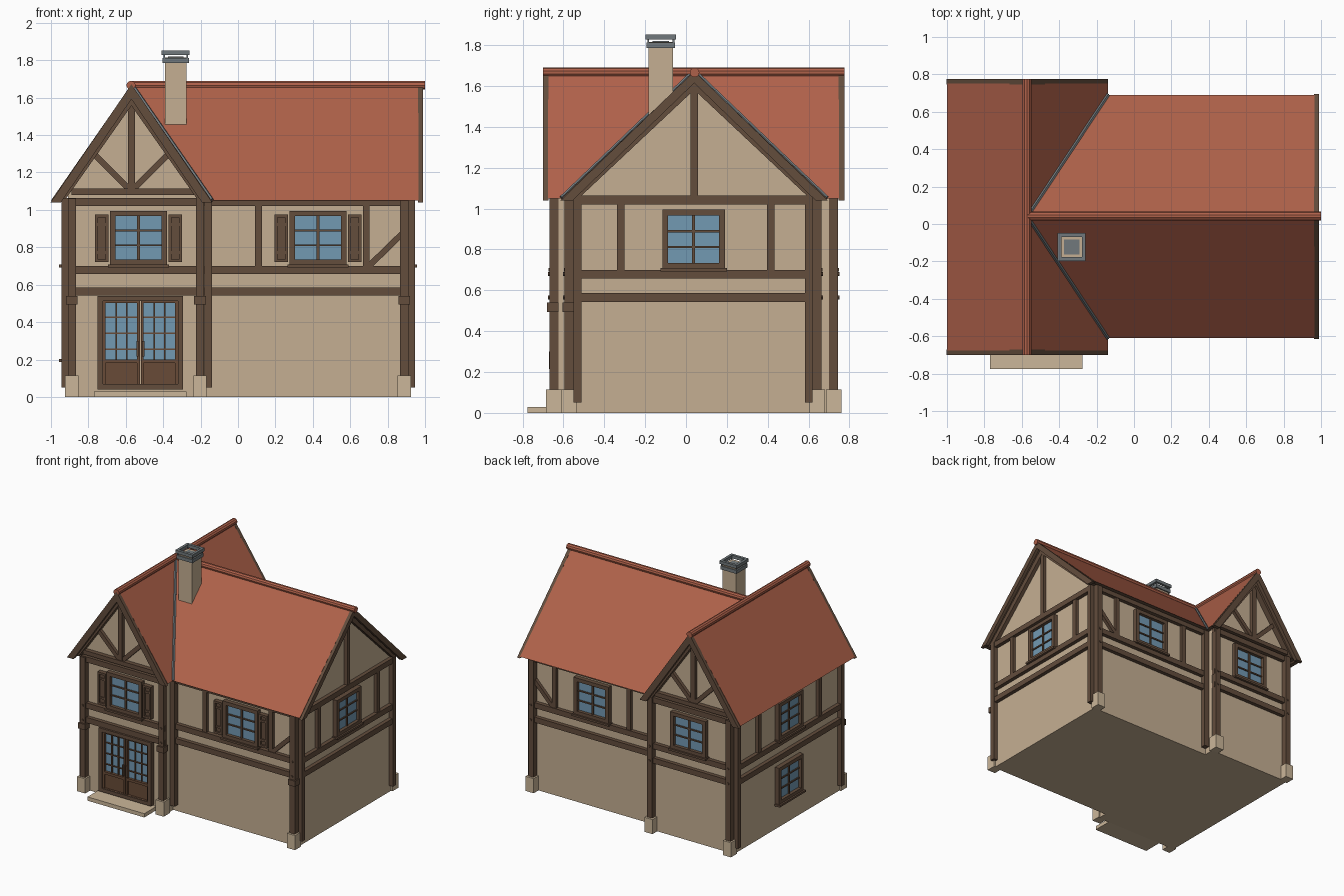
import bpy, bmesh, math
from mathutils import Vector, Matrix

if "Cube" in bpy.data.objects:
    bpy.data.objects.remove(bpy.data.objects["Cube"])


def mat(name, *rgb):
    m = bpy.data.materials.new(name)
    m.diffuse_color = (*rgb, 1)
    m.use_nodes = True
    m.node_tree.nodes["Principled BSDF"].inputs["Base Color"].default_value = m.diffuse_color
    return m


PLASTER = mat("plaster", .56, .43, .29)
STONE = mat("pale stone", .60, .47, .32)
TIMBER = mat("dark timber", .125, .074, .046)
DOOR = mat("door wood", .14, .07, .038)
TILE = mat("red tile", .43, .12, .068)
GLASS = mat("blue glass", .17, .32, .45)
GREY = mat("grey metal", .165, .19, .20)


def finish(name, bm, *mats):
    bmesh.ops.recalc_face_normals(bm, faces=bm.faces)
    me = bpy.data.meshes.new(name)
    bm.to_mesh(me)
    bm.free()
    for m in mats:
        me.materials.append(m)
    ob = bpy.data.objects.new(name, me)
    bpy.context.collection.objects.link(ob)
    return ob


def boxes(name, m, *ext):
    """One object of several boxes, each (x0, x1, y0, y1, z0, z1)."""
    bm = bmesh.new()
    for x0, x1, y0, y1, z0, z1 in ext:
        mid = Vector((x0 + x1, y0 + y1, z0 + z1)) / 2
        mx = Matrix.Translation(mid) @ Matrix.Diagonal((abs(x1 - x0), abs(y1 - y0), abs(z1 - z0), 1))
        bmesh.ops.create_cube(bm, size=1, matrix=mx)
    return finish(name, bm, m)


def prism(name, pts, axis, a, b, *mats):
    """Extrude an outline of (u, z) points along x or y from a to b."""
    bm = bmesh.new()
    P = (lambda u, z, d: (u, d, z)) if axis == 'y' else (lambda u, z, d: (d, u, z))
    f = bm.faces.new([bm.verts.new(P(u, z, a)) for u, z in pts])
    r = bmesh.ops.extrude_face_region(bm, geom=[f])
    step = Vector(P(0, 0, b - a))
    bmesh.ops.translate(bm, vec=step, verts=[v for v in r['geom'] if isinstance(v, bmesh.types.BMVert)])
    return finish(name, bm, *mats)


# Wall faces: (normal axis, wall position, outward sign)
WF, WB = ('y', -.625, -1), ('y', .70, 1)
MF, MB = ('y', -.55, -1), ('y', .62, 1)
LEFT, RIGHT = ('x', -.91, -1), ('x', .91, 1)


def on(face, u0, u1, z0, z1, d0, d1):
    """Box extents on a wall: u along the wall, d outward."""
    ax, p, s = face
    a, b = sorted((p + s * d0, p + s * d1))
    return (u0, u1, a, b, z0, z1) if ax == 'y' else (a, b, u0, u1, z0, z1)


def brace(name, face, u0, z0, u1, z1, w=.032, d=.025):
    n = Vector((z0 - z1, u1 - u0)).normalized() * w / 2
    pts = [(u0 + n.x, z0 + n.y), (u1 + n.x, z1 + n.y), (u1 - n.x, z1 - n.y), (u0 - n.x, z0 - n.y)]
    prism(name, pts, face[0], face[1], face[1] + face[2] * d, TIMBER)


def ring(face, u0, u1, z0, z1, w, d0, d1):
    return [on(face, u0, u0 + w, z0, z1, d0, d1), on(face, u1 - w, u1, z0, z1, d0, d1),
            on(face, u0 + w, u1 - w, z0, z0 + w, d0, d1), on(face, u0 + w, u1 - w, z1 - w, z1, d0, d1)]


def window(name, face, c, z, shutters=False):
    h = .153
    boxes(name + "_frame", TIMBER, *ring(face, c - h, c + h, z, z + .29, .029, 0, .035),
          on(face, c - h - .01, c + h + .01, z - .012, z + .003, 0, .048))
    boxes(name + "_glass", GLASS, on(face, c - h + .02, c + h - .02, z + .02, z + .27, 0, .009))
    boxes(name + "_bars", TIMBER, on(face, c - .007, c + .007, z + .02, z + .27, 0, .02),
          *[on(face, c - .125, c + .125, z + k - .005, z + k + .005, 0, .018) for k in (.106, .184)])
    if shutters:
        for s in (-1, 1):
            a, b = sorted((c + s * .16, c + s * .233))
            boxes(name + "_shutter", TIMBER, *ring(face, a, b, z + .015, z + .27, .016, 0, .035),
                  on(face, a + .01, b - .01, z + .02, z + .26, 0, .022),
                  on(face, a + .01, b - .01, z + .06, z + .075, 0, .03),
                  on(face, a + .01, b - .01, z + .21, z + .225, 0, .03))


# Plastered bodies
prism("wing_walls", [(-.91, 0), (-.18, 0), (-.18, 1.05), (-.57, 1.6), (-.91, 1.11)], 'y', -.625, .70, PLASTER)
prism("main_walls", [(-.55, 0), (.62, 0), (.62, 1.05), (.04, 1.61), (-.55, 1.05)], 'x', -.18, .91, PLASTER)

# Horizontal beams
for nm, f, a, b in (("wing_front", WF, -.91, -.18), ("wing_back", WB, -.91, -.18), ("main_front", MF, -.18, .91),
                    ("main_back", MB, -.18, .91), ("left", LEFT, -.625, .70), ("right", RIGHT, -.55, .62)):
    boxes(nm + "_beams", TIMBER, *[on(f, a, b, z, z + .043, 0, .03) for z in (.543, .657, 1.02)])

# Corner posts with stone feet, plus thin posts around the corner
for f in (WF, WB, MF, MB):
    for x0 in ((-.91, -.225) if f in (WF, WB) else (.867,)):
        boxes("corner_post", TIMBER, on(f, x0, x0 + .044, .1, 1.06, 0, .044))
        boxes("post_foot", STONE, on(f, x0 - .014, x0 + .057, 0, .115, -.015, .06))
        if f in (WF, MF):
            boxes("post_collar", TIMBER, on(f, x0 - .009, x0 + .053, .495, .54, 0, .055))
        for z in (.565, .68):
            bm = bmesh.new()
            mx = Matrix.Translation((x0 + .022, f[1] + f[2] * .046, z)) @ Matrix.Rotation(math.pi / 2, 4, 'X')
            bmesh.ops.create_cone(bm, cap_ends=True, segments=8, radius1=.009, radius2=.009, depth=.01, matrix=mx)
            finish("bolt", bm, GREY if f[2] > 2 else TIMBER)
    if f in (MF, MB):
        boxes("inner_corner_post", TIMBER, on(f, -.18, -.14, .05, 1.06, 0, .04))
for f, a, b in ((LEFT, -.625, .70), (RIGHT, -.55, .62)):
    for y0, y1 in ((a, a + .038), (b - .038, b)):
        boxes("side_post", TIMBER, on(f, y0, y1, .05, 1.06, 0, .035))

# Upper studs and braces
for nm, f, us in (("main_front", MF, (.11, .685)), ("main_back", MB, (.05, .70)),
                  ("right", RIGHT, (-.32, .415)), ("left", LEFT, (-.34, .415))):
    boxes(nm + "_studs", TIMBER, *[on(f, u - .018, u + .018, .70, 1.02, 0, .025) for u in us])
brace("front_brace", MF, .69, .69, .875, .87)
brace("back_brace", MB, .70, .69, .875, .87)

# Gable framing: tie beam, king post, struts
for f in (WF, WB):
    boxes("gable_timbers", TIMBER, on(f, -.89, -.21, 1.08, 1.113, 0, .035),
          on(f, -.588, -.552, 1.11, 1.6, 0, .03))
    for s in (-1, 1):
        brace("gable_strut", f, -.57 + s * .01, 1.11, -.57 + s * .20, 1.30)
boxes("main_king_post", TIMBER, on(RIGHT, .022, .058, 1.06, 1.62, 0, .028))


# Roofs, barge boards and rafters
def vee(c, h, zr, ze, th):
    k = (zr - ze) / h
    return [(c - h, ze), (c, zr), (c + h, ze), (c + h - th, ze), (c, zr - th * k), (c - h + th, ze)]


def roof(name, c, h, axis, a, b):
    ob = prism(name, vee(c, h, 1.67, 1.05, .032), axis, a, b, TIMBER, TILE)
    for p in ob.data.polygons:
        p.material_index = int(p.normal.z > .3)


roof("wing_roof", -.57, .43, 'y', -.675, .75)
roof("main_roof", .04, .65, 'x', -.57, .965)
for y0, y1, r0, r1 in ((-.70, -.672, -.672, -.625), (.747, .775, .70, .747)):
    prism("wing_barge_board", vee(-.57, .432, 1.672, 1.04, .055), 'y', y0, y1, TIMBER)
    prism("wing_rafters", vee(-.57, .41, 1.642, 1.06, .06), 'y', r0, r1, TIMBER)
prism("main_barge_board", vee(.04, .654, 1.672, 1.04, .06), 'x', .962, .988, TIMBER)
prism("main_rafters", vee(.04, .62, 1.642, 1.06, .065), 'x', .91, .94, TIMBER)

# Ridge caps
for nm, mid, axis, ln in (("wing_ridge_cap", (-.572, .0375, 1.666), 'X', 1.475),
                          ("main_ridge_cap", (.215, .042, 1.666), 'Y', 1.57)):
    bm = bmesh.new()
    mx = Matrix.Translation(mid) @ Matrix.Rotation(math.pi / 2, 4, axis)
    bmesh.ops.create_cone(bm, cap_ends=True, segments=10, radius1=.024, radius2=.024, depth=ln, matrix=mx)
    finish(nm, bm, TILE)

# Valley flashing where the two roofs meet
for s in (-1, 1):
    p, q = Vector((-.56, .04 + s * .016, 1.658)), Vector((-.14, .04 + s * .65, 1.052))
    bm = bmesh.new()
    mx = Matrix.Translation((p + q) / 2) @ (q - p).to_track_quat('Z', 'Y').to_matrix().to_4x4()
    bmesh.ops.create_cone(bm, cap_ends=True, segments=6, radius1=.011, radius2=.011, depth=(q - p).length, matrix=mx)
    finish("valley_flashing", bm, GREY)

# Chimney
CX, CY = -.333, -.123


def collar(r, w, z0, z1):
    return [(CX - r, CX + r, CY + s * r, CY + s * (r - w), z0, z1) for s in (-1, 1)] + \
           [(CX + s * r, CX + s * (r - w), CY - r + w, CY + r - w, z0, z1) for s in (-1, 1)]


boxes("chimney_stack", PLASTER, (CX - .058, CX + .058, CY - .06, CY + .06, 1.3, 1.816))
boxes("chimney_flue", GREY, (CX - .041, CX + .041, CY - .041, CY + .041, 1.8, 1.819))
boxes("chimney_caps", GREY, *collar(.07, .02, 1.785, 1.812), *collar(.075, .021, 1.828, 1.853),
      *[(CX + s * .066, CX + s * .058, CY + t * .066, CY + t * .058, 1.81, 1.83) for s in (-1, 1) for t in (-1, 1)])

# Windows
window("wing_front_window", WF, -.532, .705, True)
window("main_front_window", MF, .428, .705, True)
window("wing_back_window", WB, -.53, .705)
window("main_back_window", MB, .37, .705)
window("right_window", RIGHT, .037, .705)
window("left_upper_window", LEFT, .037, .705)
window("left_lower_window", LEFT, .037, .20)

# Double glazed door with step
DC = -.522
boxes("door_step", STONE, (-.77, -.275, -.775, -.62, 0, .03))
boxes("door_frame", TIMBER, *ring(WF, DC - .228, DC + .228, .04, .54, .028, 0, .04))
for s in (-1, 1):
    a, b = sorted((DC + s * .003, DC + s * .2))
    boxes("door_leaf", DOOR, *ring(WF, a, b, .055, .515, .014, 0, .03),
          on(WF, a, b, .18, .2, 0, .03), on(WF, a, b, .06, .19, 0, .018))
    boxes("door_glass", GLASS, on(WF, a + .01, b - .01, .19, .51, 0, .009))
    boxes("door_bars", DOOR, *[on(WF, u - .004, u + .004, .195, .51, 0, .018) for u in (a + .07, b - .07)],
          *[on(WF, a + .01, b - .01, z - .004, z + .004, 0, .017) for z in (.255, .34, .425)])
    boxes("door_handle", TIMBER, on(WF, DC + s * .016 - .006, DC + s * .016 + .006, .215, .30, .03, .045))
